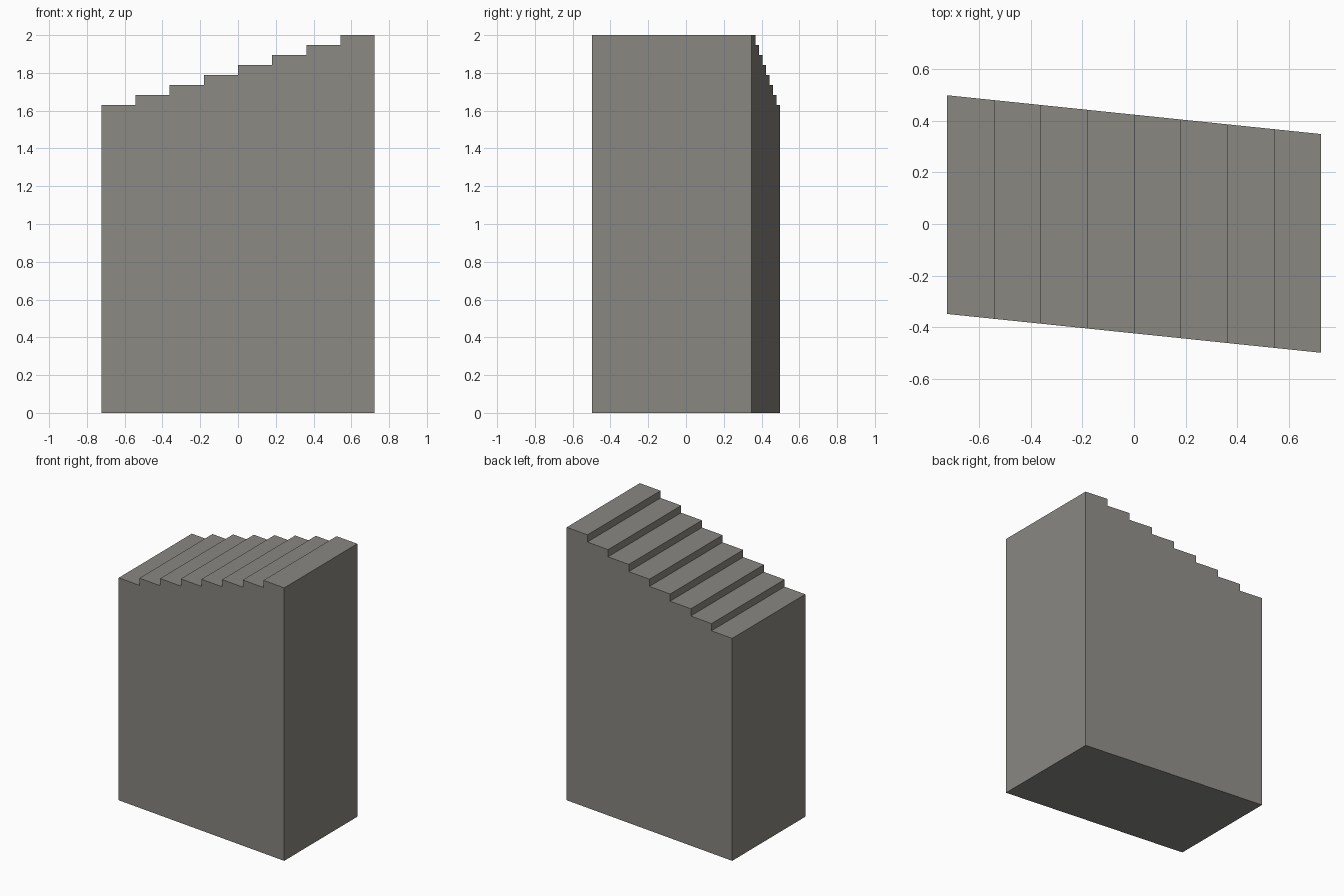
import bpy
import bmesh

if "Cube" in bpy.data.objects:
    bpy.data.objects.remove(bpy.data.objects["Cube"])

STEPS = 8
HALF_X = 0.723        # half length
HALF_Y = 0.423        # half width across the treads
SHEAR = 0.075 / HALF_X  # the plan is a parallelogram
LOW, HIGH = 1.63, 2.0

# Stepped side profile in x, z
tread = 2 * HALF_X / STEPS
riser = (HIGH - LOW) / (STEPS - 1)
profile = [(HALF_X, 0), (-HALF_X, 0)]
for i in range(STEPS):
    x = -HALF_X + i * tread
    z = LOW + i * riser
    profile += [(x, z), (x + tread, z)]

# Extrude the profile along y, slanting the front and back walls
bm = bmesh.new()
front = [bm.verts.new((x, -HALF_Y - SHEAR * x, z)) for x, z in profile]
back = [bm.verts.new((x, HALF_Y - SHEAR * x, z)) for x, z in profile]
bm.faces.new(front)
bm.faces.new(back[::-1])
for i in range(len(profile)):
    j = (i + 1) % len(profile)
    bm.faces.new((front[i], back[i], back[j], front[j]))
bmesh.ops.recalc_face_normals(bm, faces=bm.faces)

mesh = bpy.data.meshes.new("stair_block")
bm.to_mesh(mesh)
bm.free()

# Plain stone grey
stone = bpy.data.materials.new("stone grey")
stone.diffuse_color = (0.25, 0.245, 0.222, 1)
stone.use_nodes = True
stone.node_tree.nodes["Principled BSDF"].inputs["Base Color"].default_value = stone.diffuse_color
mesh.materials.append(stone)

block = bpy.data.objects.new("stair_block", mesh)
bpy.context.collection.objects.link(block)
